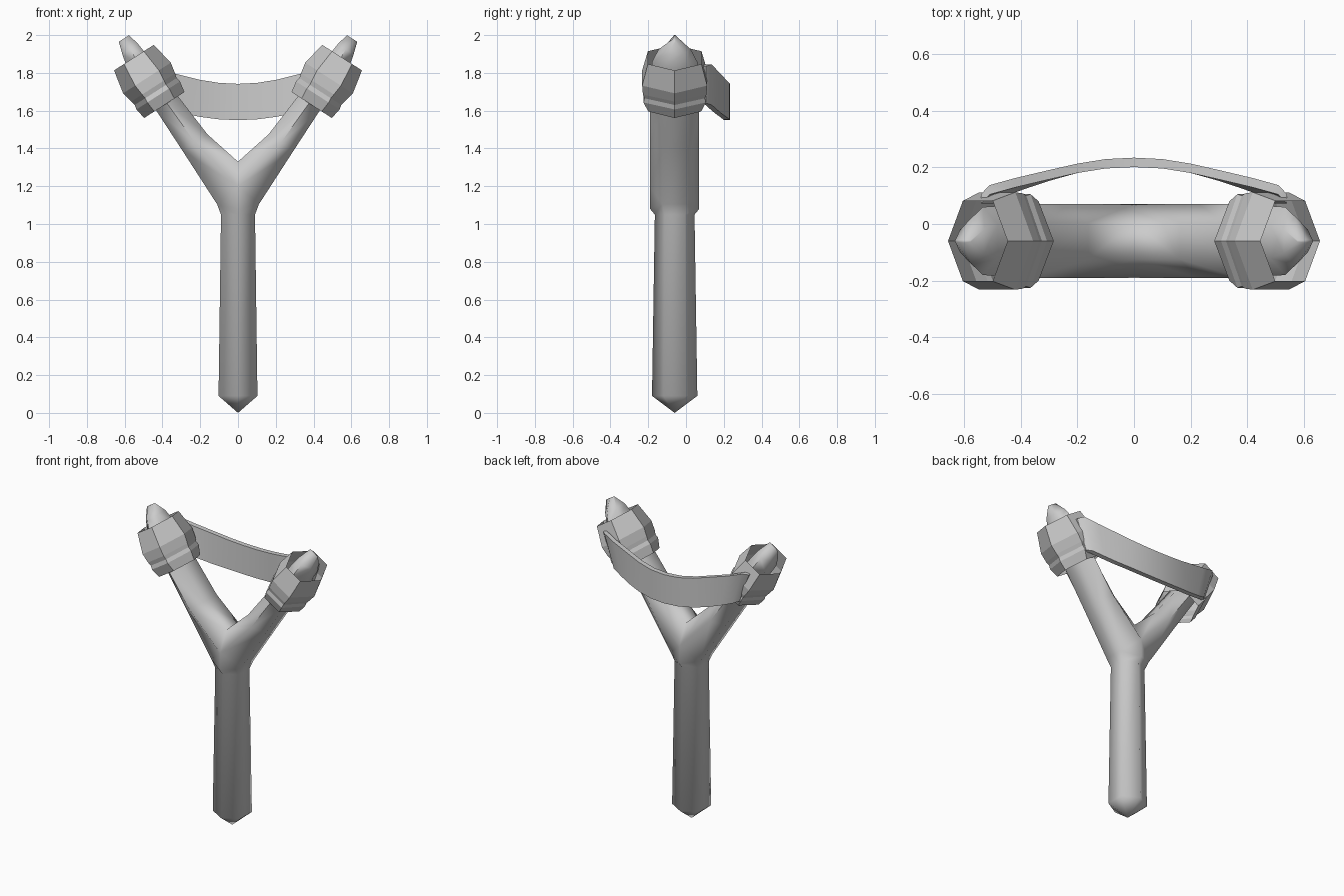
import bpy, bmesh, math
from mathutils import Vector

if "Cube" in bpy.data.objects:
    bpy.data.objects.remove(bpy.data.objects["Cube"])

YC = -0.06                       # depth of the frame's centre plane
U = Vector((0.54, 0, 0.84)).normalized()     # along the right arm
V = Vector((-0.84, 0, 0.54)).normalized()    # towards the inside of the fork
C = Vector((0.39, YC, 1.63))                 # arm axis at the bottom of the wrap


def on_arm(u, v, y):
    return C + U * u + V * v + Vector((0, y, 0))


def bridge(bm, a, b, closed=True):
    n = len(a)
    for i in range(n if closed else n - 1):
        j = (i + 1) % n
        bm.faces.new((a[i], a[j], b[j], b[i]))


def finish(bm, name, smooth_angle=None, mirror=True):
    bmesh.ops.recalc_face_normals(bm, faces=bm.faces)
    me = bpy.data.meshes.new(name)
    bm.to_mesh(me)
    bm.free()
    ob = bpy.data.objects.new(name, me)
    bpy.context.collection.objects.link(ob)
    if mirror:
        m = ob.modifiers.new("mirror", 'MIRROR')
        m.use_clip = True
        m.merge_threshold = 0.0005
    bpy.ops.object.select_all(action='DESELECT')
    ob.select_set(True)
    bpy.context.view_layer.objects.active = ob
    if mirror:
        bpy.ops.object.modifier_apply(modifier="mirror")
    if smooth_angle is not None:
        bpy.ops.object.shade_smooth_by_angle(angle=math.radians(smooth_angle))
    return ob


# Forked frame: right half of a six-sided handle, flowing into one arm, mirrored
bm = bmesh.new()


def half_ring(z_mid, z_side, rx, ry):
    pts = [(0, -ry, z_mid), (rx, -ry / 2, z_side), (rx, ry / 2, z_side), (0, ry, z_mid)]
    return [bm.verts.new((x, y + YC, z)) for x, y, z in pts]


rings = [half_ring(0.09, 0.09, 0.103, 0.12),
         half_ring(1.05, 1.05, 0.09, 0.105),
         half_ring(1.08, 1.105, 0.111, 0.13)]
pole = bm.verts.new((0, YC, 0))
for i in range(3):
    bm.faces.new((pole, rings[0][i + 1], rings[0][i]))
for a, b in zip(rings, rings[1:]):
    bridge(bm, a, b, closed=False)

front_low, out_front, out_back, back_low = rings[-1]
front, back = [bm.verts.new((0, YC + s * 0.13, 1.2)) for s in (-1, 1)]
in_front, in_back = [bm.verts.new((0, YC + s * 0.065, 1.33)) for s in (-1, 1)]
bm.faces.new((front_low, out_front, front))
bm.faces.new((back_low, back, out_back))
prev = [out_front, out_back, back, in_back, in_front, front]

# arm rings: distance along arm, outer edge, inner edge, half depth
for u, v0, v1, ry in [(-0.254, -0.05, 0.108, 0.13), (0.0, -0.052, 0.086, 0.13),
                      (0.27, -0.06, 0.066, 0.12), (0.345, -0.042, 0.058, 0.085),
                      (0.412, -0.022, 0.043, 0.006)]:
    vm = (v0 + v1) / 2
    ring = [bm.verts.new(on_arm(u, v, y)) for v, y in
            [(v0, -ry / 2), (v0, ry / 2), (vm, ry), (v1, ry / 2), (v1, -ry / 2), (vm, -ry)]]
    bridge(bm, prev, ring)
    prev = ring
bm.faces.new(prev)
finish(bm, "forked_frame", 75)

# Wraps: open six-sided sleeves with a shallow groove
bm = bmesh.new()
prev = None
for u, rv, ry in [(0, 0.127, 0.14), (0.06, 0.137, 0.165), (0.085, 0.132, 0.16),
                  (0.11, 0.138, 0.168), (0.17, 0.15, 0.172), (0.298, 0.125, 0.142)]:
    ring = [bm.verts.new(on_arm(u, v * rv, y * ry)) for v, y in
            [(1, 0), (0.5, 1), (-0.5, 1), (-1, 0), (-0.5, -1), (0.5, -1)]]
    if prev:
        bridge(bm, prev, ring)
    prev = ring
finish(bm, "arm_wraps")

# Elastic band: sagging strap behind the fork
bm = bmesh.new()
# top x, bottom x, outer y, top z, bottom z
stations = [(0, 0, 0.234, 1.742, 1.55), (0.1, 0.1, 0.229, 1.747, 1.554),
            (0.2, 0.2, 0.213, 1.763, 1.567), (0.31, 0.29, 0.188, 1.79, 1.585),
            (0.42, 0.37, 0.162, 1.817, 1.607), (0.51, 0.44, 0.137, 1.845, 1.63),
            (0.54, 0.47, 0.105, 1.835, 1.64)]
prev = None
for xt, xb, y, zt, zb in stations:
    ring = [bm.verts.new(p) for p in
            [(xt, y, zt), (xb, y, zb), (xb, y - 0.033, zb), (xt, y - 0.033, zt)]]
    if prev:
        bridge(bm, prev, ring)
    prev = ring
bm.faces.new(prev)
finish(bm, "elastic_band", 40)
